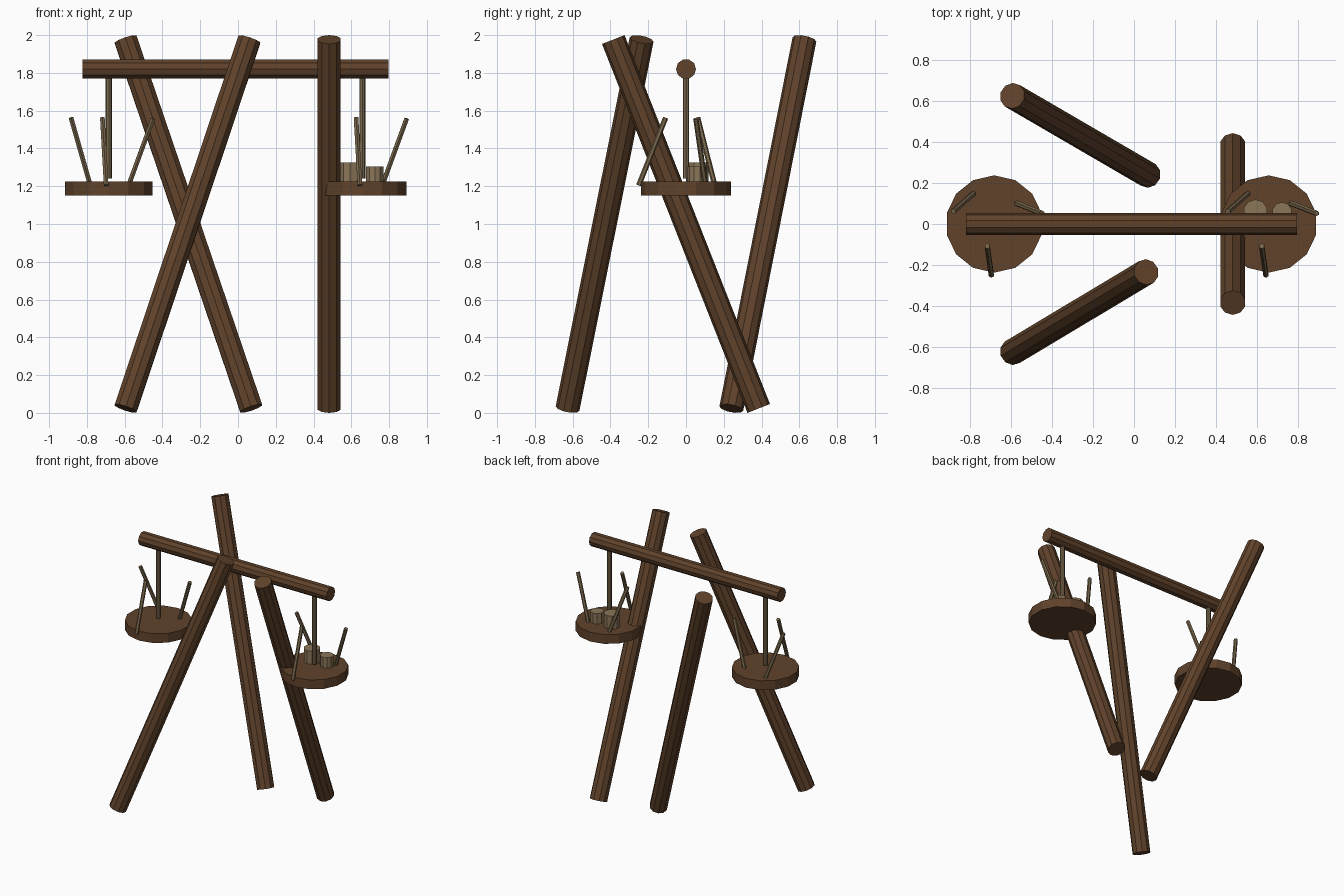
import bpy, bmesh
from mathutils import Vector

if "Cube" in bpy.data.objects:
    bpy.data.objects.remove(bpy.data.objects["Cube"])


def material(name, color):
    m = bpy.data.materials.new(name)
    m.diffuse_color = (*color, 1)
    m.use_nodes = True
    m.node_tree.nodes["Principled BSDF"].inputs["Base Color"].default_value = m.diffuse_color
    return m


WOOD = material("dark wood", (0.117, 0.055, 0.024))
ROD = material("weathered rod", (0.190, 0.135, 0.072))
CUP = material("pale wood", (0.260, 0.180, 0.098))


def pole(name, start, end, radius, sides, mat):
    """Flat-faced cylinder running from start to end."""
    a, b = Vector(start), Vector(end)
    axis = b - a
    bm = bmesh.new()
    bmesh.ops.create_cone(bm, cap_ends=True, segments=sides, radius1=radius,
                          radius2=radius, depth=axis.length)
    mesh = bpy.data.meshes.new(name)
    bm.to_mesh(mesh)
    bm.free()
    mesh.materials.append(mat)
    ob = bpy.data.objects.new(name, mesh)
    ob.location = (a + b) / 2
    ob.rotation_mode = 'QUATERNION'
    ob.rotation_quaternion = Vector((0, 0, 1)).rotation_difference(axis)
    bpy.context.collection.objects.link(ob)


# Three leaning legs (bottom xy, top xy)
legs = {
    "back_leg": ((0.07, 0.24), (-0.595, 0.627)),
    "front_leg": ((-0.595, -0.627), (0.06, -0.235)),
    "right_leg": ((0.483, 0.385), (0.483, -0.385)),
}
for name, (low, high) in legs.items():
    pole(name, (*low, 0.0235), (*high, 1.9765), 0.064, 10, WOOD)

# Cross beam
pole("beam", (-0.822, 0, 1.82), (0.798, 0, 1.82), 0.053, 10, WOOD)

# Hanging trays, each with a hanger rod and three slanted sticks
# (offsets from the tray centre: bottom, top)
sticks = [
    ((-0.098, 0.152, 1.205), (-0.200, 0.062, 1.562)),
    ((-0.014, -0.250, 1.205), (-0.034, -0.108, 1.562)),
    ((0.105, 0.103, 1.205), (0.234, 0.052, 1.558)),
]
for side, cx in (("left", -0.684), ("right", 0.659)):
    pole(side + "_tray", (cx, 0, 1.152), (cx, 0, 1.224), 0.238, 14, WOOD)
    pole(side + "_hanger", (cx, 0, 1.24), (cx, 0, 1.80), 0.017, 8, ROD)
    for i, (low, high) in enumerate(sticks):
        pole(f"{side}_stick_{i + 1}", (cx + low[0], *low[1:]),
             (cx + high[0], *high[1:]), 0.014, 6, ROD)

# Two cups on the right tray
pole("large_cup", (0.594, 0.06, 1.22), (0.594, 0.06, 1.325), 0.06, 10, CUP)
pole("small_cup", (0.724, 0.058, 1.22), (0.724, 0.058, 1.305), 0.049, 10, CUP)
